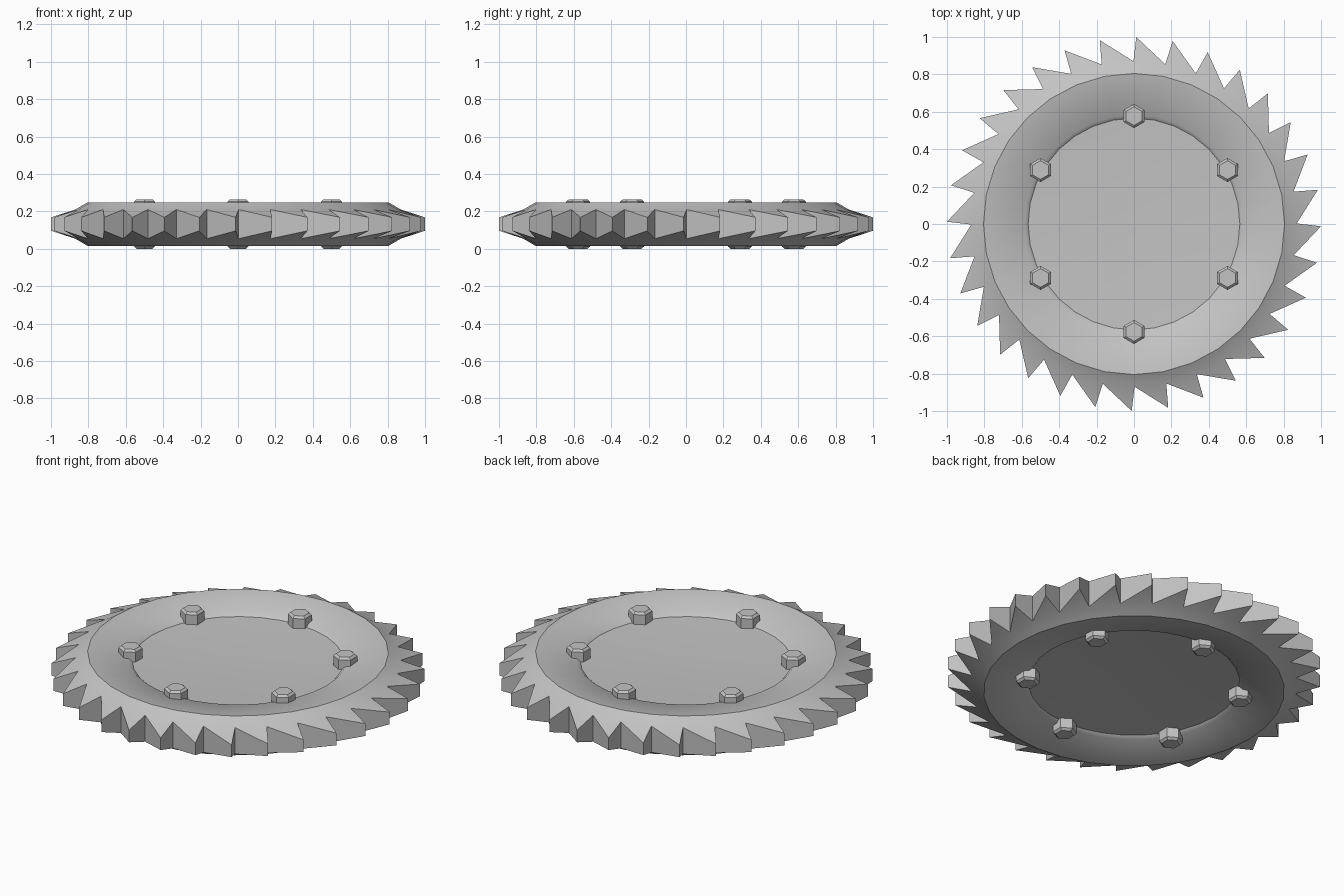
import bpy, bmesh, math
from math import cos, sin, radians

if "Cube" in bpy.data.objects:
    bpy.data.objects.remove(bpy.data.objects["Cube"])

N = 32          # teeth and disc segments
MID = 0.132     # height of the middle plane

steel = bpy.data.materials.new("steel_grey")
steel.diffuse_color = (0.55, 0.55, 0.55, 1)
steel.use_nodes = True
steel.node_tree.nodes["Principled BSDF"].inputs["Base Color"].default_value = steel.diffuse_color


def polar(bm, r, deg, h):
    a = radians(deg)
    return bm.verts.new((r * cos(a), r * sin(a), MID + h))


def finish(bm, name):
    bmesh.ops.recalc_face_normals(bm, faces=bm.faces)
    me = bpy.data.meshes.new(name)
    bm.to_mesh(me)
    bm.free()
    me.materials.append(steel)
    ob = bpy.data.objects.new(name, me)
    bpy.context.collection.objects.link(ob)
    return ob


# Blade: shallow dished hub, dished ring and bevelled toothed rim, mirrored on both sides
bm = bmesh.new()
step = 360 / N
profile = [(0.14, 0.051), (0.28, 0.054), (0.42, 0.058), (0.566, 0.064),
           (0.584, 0.08), (0.805, 0.116), (0.87, 0.078)]
rim = {}
for s in (1, -1):
    rings = []
    for i, (r, h) in enumerate(profile):
        off = 0.2 if i == len(profile) - 1 else 0
        rings.append([polar(bm, r, k * step + off, s * h) for k in range(N)])
    tips = [polar(bm, 1.0, k * step - 0.7, s * 0.036) for k in range(N)]
    hub = polar(bm, 0, 0, s * 0.05)
    for k in range(N):
        bm.faces.new((hub, rings[0][k - 1], rings[0][k]))
        for a, b in zip(rings, rings[1:]):
            bm.faces.new((a[k - 1], a[k], b[k], b[k - 1]))
        bm.faces.new((rings[-1][k - 1], rings[-1][k], tips[k]))
    rim[s] = (rings[-1], tips)
# Tooth edges: steep cutting face and long sloping back
(vt, tt), (vb, tb) = rim[1], rim[-1]
for k in range(N):
    bm.faces.new((vt[k], tt[k], tb[k], vb[k]))
    bm.faces.new((tt[k], vt[k - 1], vb[k - 1], tb[k]))
blade = finish(bm, "saw_blade")
bpy.context.view_layer.objects.active = blade
blade.select_set(True)
bpy.ops.object.shade_smooth_by_angle(angle=radians(34))
blade.select_set(False)

# Six chamfered hex bolts passing through the disc
for n in range(6):
    bm = bmesh.new()
    rings = [[polar(bm, r, 30 + 60 * k, h) for k in range(6)]
             for r, h in ((0.05, -0.132), (0.064, -0.12), (0.064, 0.12), (0.05, 0.132))]
    bm.faces.new(rings[0])
    bm.faces.new(rings[-1])
    for a, b in zip(rings, rings[1:]):
        for k in range(6):
            bm.faces.new((a[k - 1], a[k], b[k], b[k - 1]))
    ob = finish(bm, f"hex_bolt_{n + 1}")
    ang = radians(30 + 60 * n)
    ob.location = (0.577 * cos(ang), 0.577 * sin(ang), 0)
